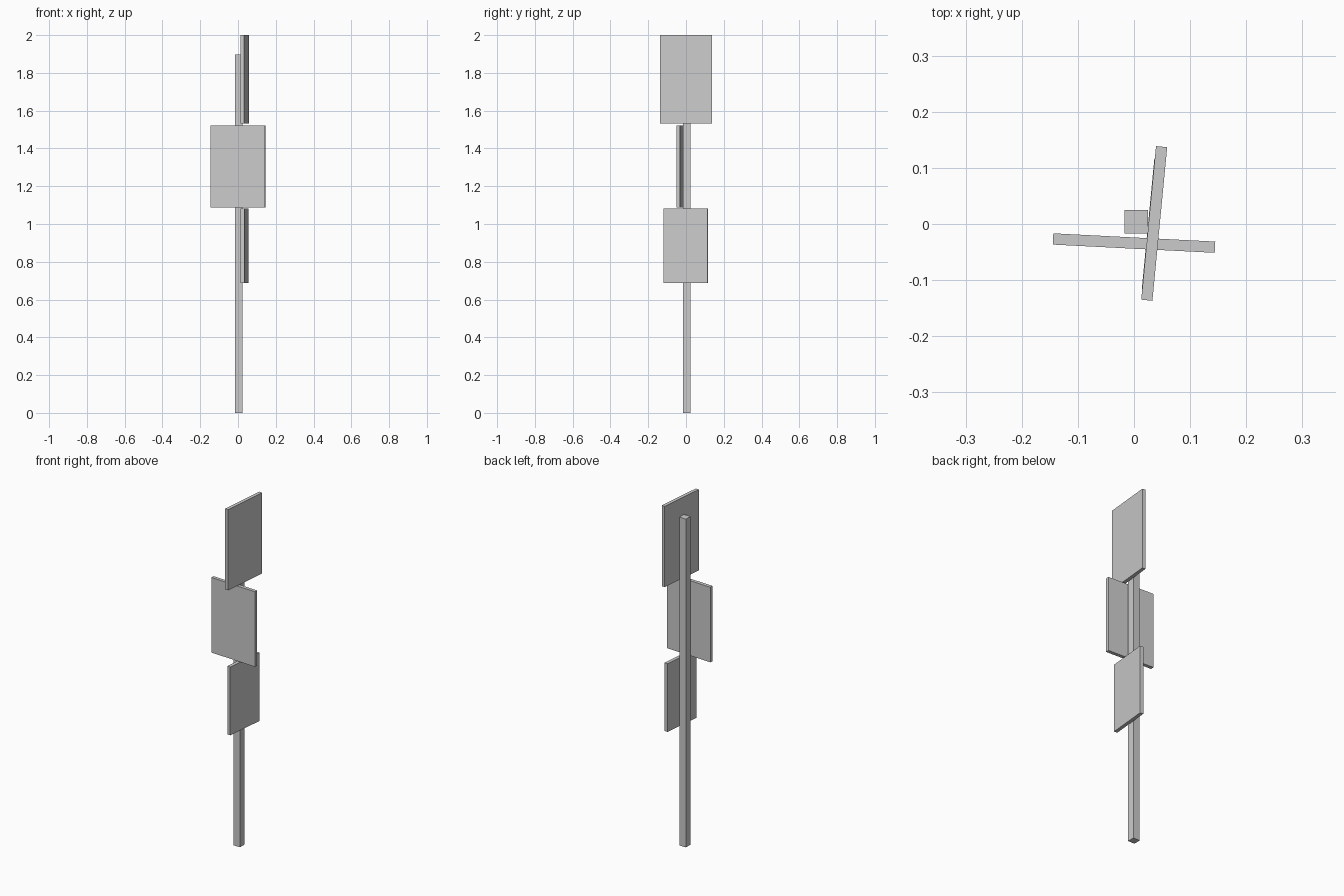
import bpy
from math import radians

if "Cube" in bpy.data.objects:
    bpy.data.objects.remove(bpy.data.objects["Cube"])


def box(name, centre, size, turn=0.0):
    bpy.ops.mesh.primitive_cube_add(size=1, location=centre, rotation=(0, 0, radians(turn)))
    obj = bpy.context.object
    obj.name = name
    obj.scale = size
    return obj


def board(name, x, y, width, z0, z1, turn):
    # Flat panel, wide along local x, turned about the vertical axis
    return box(name, (x, y, (z0 + z1) / 2), (width, 0.02, z1 - z0), turn)


# Square post
box("post", (0.004, 0.004, 0.949), (0.042, 0.042, 1.898))

# Sign boards, each slightly crooked
board("upper_board", 0.036, 0.001, 0.275, 1.533, 2.0, 84.5)
board("middle_board", 0.0, -0.034, 0.289, 1.088, 1.522, -2.9)
board("lower_board", 0.035, -0.001, 0.235, 0.688, 1.083, 84.5)
